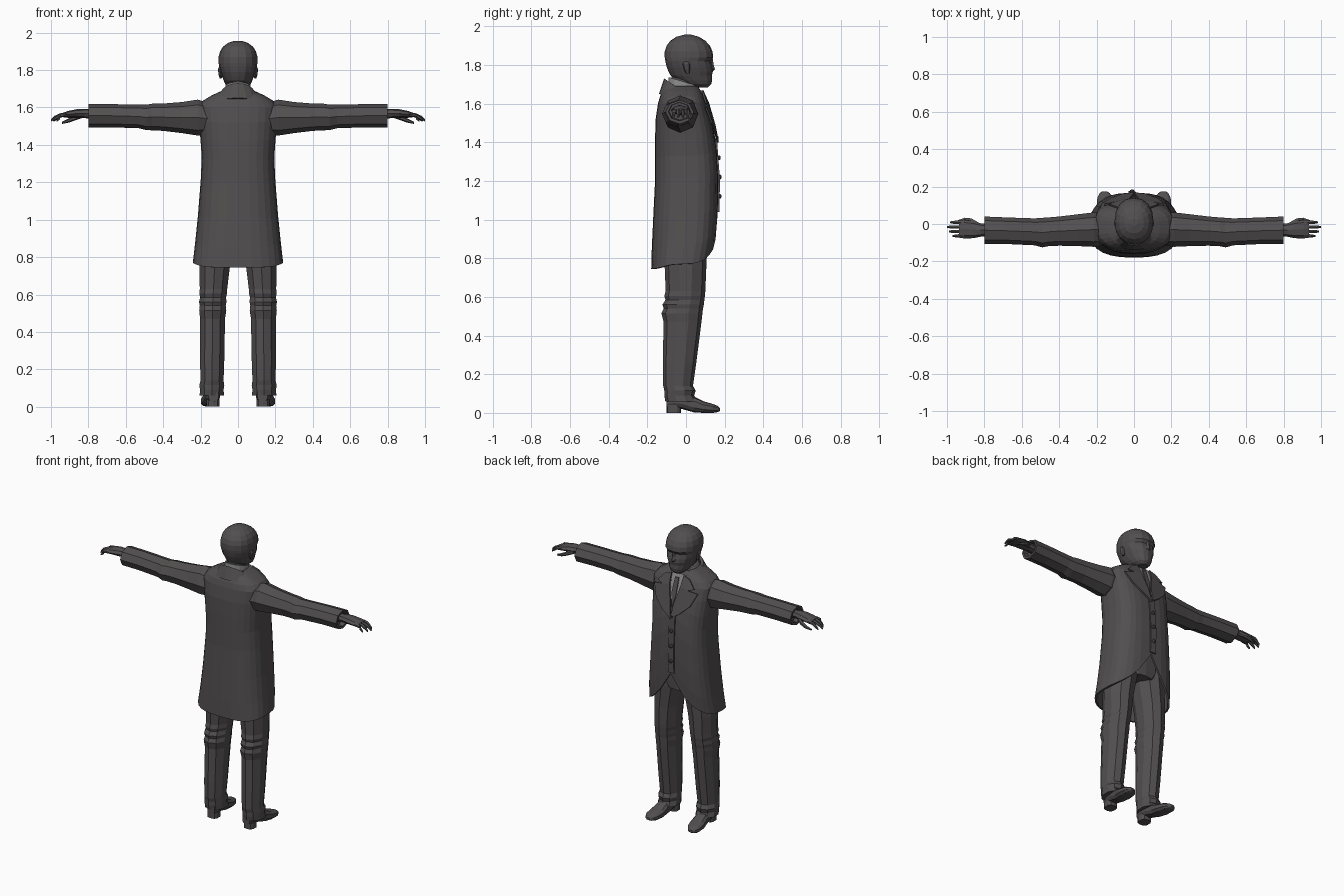
import bpy, bmesh
from math import sin, cos, pi, radians, copysign, sqrt
from mathutils import Vector

cube = bpy.data.objects.get("Cube")
if cube:
    bpy.data.objects.remove(cube, do_unlink=True)


def material(name, colour):
    mat = bpy.data.materials.new(name)
    mat.use_nodes = True
    rgba = (*colour, 1)
    mat.diffuse_color = rgba
    mat.node_tree.nodes["Principled BSDF"].inputs["Base Color"].default_value = rgba
    return mat


DARK = material("charcoal", (.085, .078, .08))
SHIRT = material("shirt grey", (.26, .26, .26))
SIDES = (("left", 1), ("right", -1))


def finish(name, bm, mat, thickness=0):
    bmesh.ops.recalc_face_normals(bm, faces=bm.faces)
    mesh = bpy.data.meshes.new(name)
    bm.to_mesh(mesh)
    bm.free()
    mesh.materials.append(mat)
    obj = bpy.data.objects.new(name, mesh)
    bpy.context.collection.objects.link(obj)
    if thickness:
        mod = obj.modifiers.new("thickness", "SOLIDIFY")
        mod.thickness = thickness
        mod.offset = -1
    return obj


def loft(name, rings, mat=DARK, caps=(True, True), closed=True, thickness=0):
    """Skin a list of point rings into one surface."""
    bm = bmesh.new()
    rows = [[bm.verts.new(p) for p in ring] for ring in rings]
    n = len(rows[0])
    for a, b in zip(rows, rows[1:]):
        for i in range(n if closed else n - 1):
            j = (i + 1) % n
            bm.faces.new((a[i], a[j], b[j], b[i]))
    for row, cap in zip((rows[0], rows[-1]), caps):
        if cap:
            bm.faces.new(row)
    return finish(name, bm, mat, thickness)


def power(v, p):
    return copysign(abs(v) ** p, v)


def oval(n, hu, hv, p=1):
    """Points of a squared-off ellipse, starting at the back."""
    for i in range(n):
        a = 2 * pi * i / n - pi / 2
        yield hu * power(cos(a), p), hv * power(sin(a), p)


def level(z, xc, hx, y0, y1, n=10, p=1):
    return [(xc + u, (y0 + y1) / 2 + v, z) for u, v in oval(n, hx, (y1 - y0) / 2, p)]


def across(s, x, yc, zc, ry, rz, n=8):
    return [(s * x, yc + u, zc + v) for u, v in oval(n, ry, rz)]


# Coat outline: height, half width, back, front
COAT = [(.74, .245, -.18, .12), (.85, .232, -.177, .152), (1.0, .216, -.17, .163),
        (1.2, .2, -.16, .168), (1.32, .193, -.16, .162), (1.42, .2, -.16, .152),
        (1.52, .208, -.157, .13), (1.6, .215, -.145, .105), (1.635, .19, -.135, .092),
        (1.665, .14, -.12, .078), (1.69, .085, -.1, .06)]
BOX = .65


def coat_at(z):
    z = min(max(z, COAT[0][0]), COAT[-1][0])
    for a, b in zip(COAT, COAT[1:]):
        if z <= b[0]:
            t = (z - a[0]) / (b[0] - a[0])
            return [p + (q - p) * t for p, q in zip(a[1:], b[1:])]


def chest(x, z, lift):
    """Point just above the coat front."""
    hw, y0, y1 = coat_at(z)
    c = min(abs(x) / hw, 1) ** (1 / BOX)
    return Vector((x, (y0 + y1) / 2 + (y1 - y0) / 2 * sqrt(1 - c * c) ** BOX + lift, z))


HEM = [(0, 1.03), (.12, .98), (.3, .92), (.6, .84), (.8, .8), (1, .77)]


def hem(fx, front):
    if not front:
        return .745 + .025 * fx ** 6
    for (a, za), (b, zb) in zip(HEM, HEM[1:]):
        if fx <= b + 1e-6:
            return za + (zb - za) * (fx - a) / (b - a)


# Tailcoat body, with the hem cut away in front
N = 28
rings = []
for base in COAT:
    t = (base[0] - COAT[0][0]) / (COAT[-1][0] - COAT[0][0])
    ring = []
    for i in range(N):
        a = 2 * pi * i / N - pi / 2
        front = sin(a) > 1e-6
        p = BOX if front else .8
        fx = abs(cos(a)) ** p
        low = hem(fx, front)
        z = low + (COAT[-1][0] - low) * t
        hw, y0, y1 = coat_at(z)
        ring.append((copysign(fx, cos(a)) * hw,
                     (y0 + y1) / 2 + (y1 - y0) / 2 * power(sin(a), p), z))
    rings.append(ring)
loft("coat_body", rings, caps=(False, True), thickness=.012)

# Turned-down coat collar, open in front
rows = []
for i in range(15):
    a = radians(-90 - 125 + 250 * i / 14)
    c, s = cos(a), sin(a)
    rows.append([(.145 * c, -.02 + (.12 if s < 0 else .15) * s, 1.65 - .02 * (1 + s)),
                 (.095 * c, -.02 + .093 * s, 1.665 - .065 * s),
                 (.078 * c, -.02 + .078 * s, 1.66 - .06 * s)])
loft("coat_collar", rows, caps=(False, False), closed=False, thickness=.01)


def plate(name, outline, lift, mat=DARK, thick=.009):
    bm = bmesh.new()
    bm.faces.new([bm.verts.new(chest(x, z, lift)) for x, z in outline])
    obj = finish(name, bm, mat, thick)
    # Face the plate outwards
    if obj.data.polygons[0].normal.y < 0:
        obj.data.flip_normals()


# Shirt front, lapels and coat edge
plate("shirt_front", [(-.055, 1.668), (.055, 1.668), (.03, 1.56), (0, 1.47), (-.03, 1.56)],
      .006, SHIRT, .005)
plate("necktie", [(-.014, 1.65), (.014, 1.65), (.017, 1.55), (0, 1.47), (-.017, 1.55)], .011, DARK, .006)
for side, s in SIDES:
    upper = [(.045, 1.67), (.09, 1.655), (.135, 1.605), (.095, 1.592), (.04, 1.605)]
    lower = [(.04, 1.605), (.095, 1.592), (.16, 1.58), (.125, 1.5), (.06, 1.44), (0, 1.4), (.012, 1.49)]
    plate(side + "_collar_end", [(s * x, z) for x, z in upper], .016)
    plate(side + "_lapel", [(s * x, z) for x, z in lower], .016)
plate("coat_front_edge", [(-.03, 1.42), (-.03, 1.2), (-.03, 1.04), (.012, 1.04), (.012, 1.2), (.012, 1.42)], .008)

# Buttons
for i in range(4):
    z = 1.42 - .1 * i
    c = chest(-.01, z, 0)
    loft(f"button_{i + 1}", [[(c.x + u, c.y + d, z + v) for u, v in oval(8, r, r)]
                             for d, r in ((0, .012), (.012, .012), (.017, .006))])

# Sleeves, hands: rows are x, y, z, half depth, half height
SLEEVE = [(.16, -.03, 1.54, .085, .085), (.215, -.03, 1.546, .092, .096),
          (.3, -.033, 1.546, .085, .083), (.4, -.038, 1.548, .078, .073),
          (.46, -.042, 1.549, .077, .071), (.49, -.046, 1.547, .079, .068),
          (.53, -.042, 1.552, .072, .063), (.68, -.036, 1.556, .071, .062),
          (.8, -.033, 1.556, .073, .062), (.8, -.033, 1.558, .058, .048),
          (.77, -.033, 1.56, .055, .045)]
PALM = [(.76, -.033, 1.565, .032, .027), (.82, -.032, 1.568, .036, .025),
        (.86, -.03, 1.568, .046, .023), (.91, -.027, 1.563, .05, .018),
        (.935, -.027, 1.56, .046, .012)]
FINGERS = [("little", -.064, .97), ("ring", -.04, .99), ("middle", -.016, 1.0), ("index", .009, .985)]
for side, s in SIDES:
    loft(side + "_sleeve", [across(s, *r) for r in SLEEVE])
    loft(side + "_palm", [across(s, *r) for r in PALM])
    for finger, y, tip in FINGERS:
        path = [(.915, y, 1.562, .011, .012), (.95, y, 1.558, .0105, .011),
                (tip - .018, y, 1.545, .009, .01), (tip, y, 1.53, .005, .006)]
        loft(f"{side}_{finger}_finger", [across(s, *r, n=6) for r in path])
    thumb = [(.83, -.005, 1.56, .014, .015), (.87, .018, 1.545, .014, .014),
             (.905, .024, 1.53, .011, .011), (.94, .016, 1.518, .006, .006)]
    loft(side + "_thumb", [across(s, *r, n=6) for r in thumb])

# Trousers: height, centre x, half width, back, front
LEG = [(1.0, .095, .095, -.11, .11), (.9, .106, .1, -.115, .112), (.75, .125, .086, -.11, .105),
       (.63, .131, .077, -.105, .1), (.605, .133, .078, -.112, .098), (.585, .133, .073, -.106, .095),
       (.56, .135, .077, -.122, .092), (.54, .135, .073, -.115, .088), (.515, .135, .076, -.127, .085),
       (.47, .136, .07, -.116, .08), (.25, .138, .068, -.12, .052), (.14, .139, .065, -.118, .036),
       (.115, .14, .07, -.112, .05), (.09, .14, .066, -.112, .042), (.06, .14, .069, -.107, .06)]
SHOE = [(-.1, .028, .028, .09), (-.06, .04, .026, .11), (-.02, .042, .02, .11), (.04, .043, .003, .085),
        (.09, .05, 0, .06), (.14, .044, 0, .046), (.165, .028, .004, .036), (.175, .012, .01, .026)]
for side, s in SIDES:
    loft(side + "_trouser_leg", [level(z, s * x, *r) for z, x, *r in LEG])
    loft(side + "_shoe", [[(s * (.14 + .1 * y) + u, y, (z0 + z1) / 2 + v)
                           for u, v in oval(10, hx, (z1 - z0) / 2, .75)] for y, hx, z0, z1 in SHOE])
    loft(side + "_heel", [level(z, s * .134, .036, -.1, -.025, p=.7) for z in (0, .04)])
loft("trouser_seat", [level(z, 0, hx, -.115, .112, 16, .8)
                      for z, hx in ((.9, .1), (.95, .17), (1.1, .18))])

# Neck, shirt collar and head
loft("neck", [level(z, 0, .056, -.075, .055, 12) for z in (1.62, 1.75)])
loft("shirt_collar", [[(x, y, z + (.04 - y) * .3) for x, y, z in level(zz, 0, r, -.02 - r, r - .005, 14)]
                      for zz, r in ((1.64, .074), (1.698, .069), (1.698, .06))],
     SHIRT, caps=(False, False))
HEAD = [(1.682, .03, .04, .112), (1.7, .054, -.015, .13), (1.72, .066, -.05, .135),
        (1.745, .077, -.08, .134), (1.765, .085, -.09, .139), (1.79, .094, -.1, .136),
        (1.82, .101, -.107, .127), (1.838, .104, -.11, .141), (1.87, .104, -.11, .137),
        (1.9, .096, -.1, .123), (1.925, .08, -.081, .1), (1.945, .053, -.05, .067),
        (1.956, .02, -.01, .028)]
loft("head", [level(z, 0, *r, n=16, p=.9) for z, *r in HEAD])
loft("nose", [level(z, 0, h, .1, y, 6) for z, h, y in
              ((1.768, .012, .14), (1.778, .018, .15), (1.8, .012, .143), (1.835, .008, .138))])
for side, s in SIDES:
    loft(side + "_ear", [level(z, s * .093, h, y0, y1, 8) for z, h, y0, y1 in
                         ((1.755, .005, .0, .018), (1.775, .011, -.01, .02),
                          (1.805, .014, -.018, .022), (1.82, .006, -.008, .014))])
